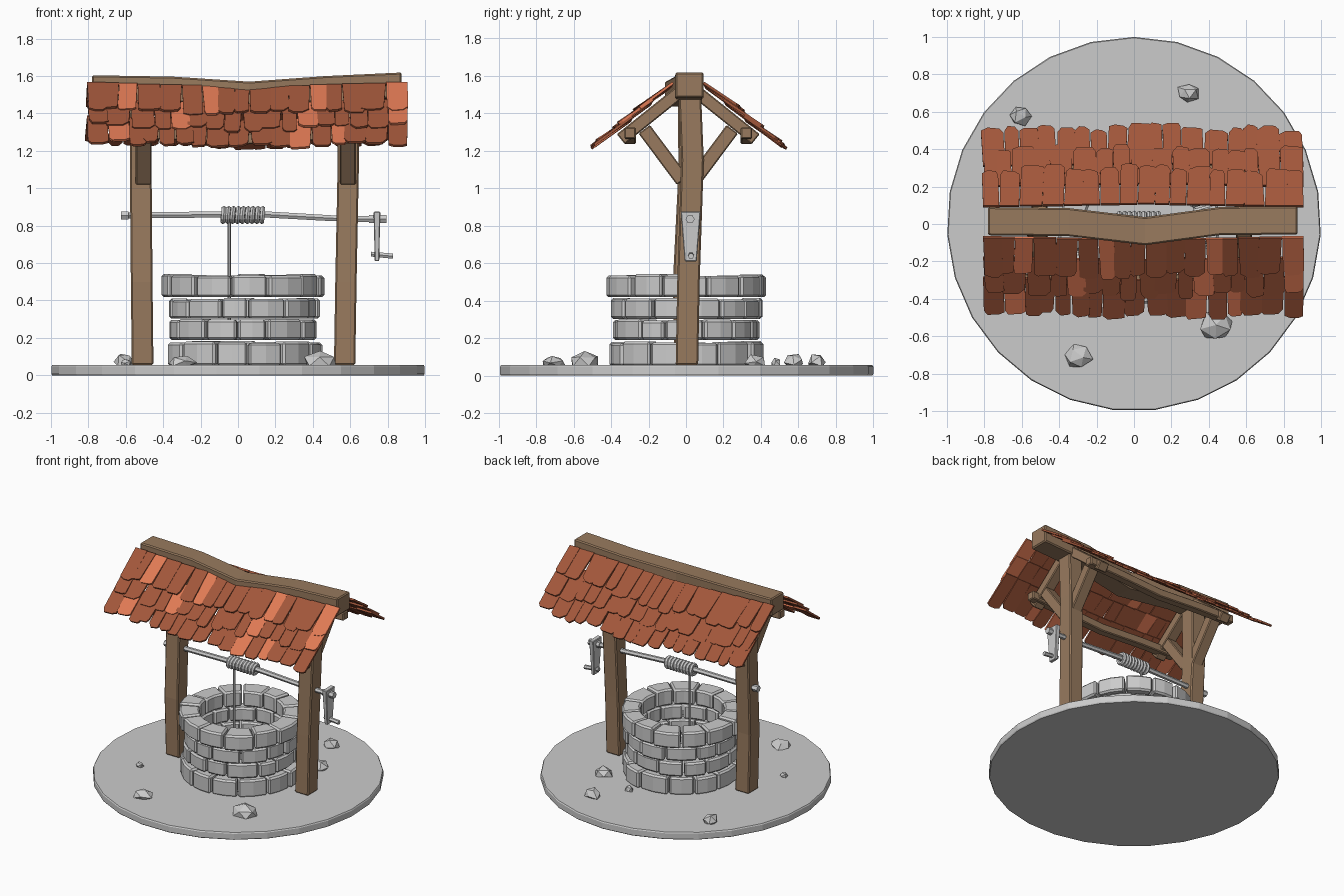
import bpy, bmesh, math, random
from mathutils import Vector, Matrix

if "Cube" in bpy.data.objects:
    bpy.data.objects.remove(bpy.data.objects["Cube"])

random.seed(7)
R = random.uniform
X, Y, Z = Vector((1, 0, 0)), Vector((0, 1, 0)), Vector((0, 0, 1))


def mat(name, rgb):
    m = bpy.data.materials.new(name)
    m.diffuse_color = (*rgb, 1)
    m.use_nodes = True
    m.node_tree.nodes["Principled BSDF"].inputs["Base Color"].default_value = m.diffuse_color
    return m


STONE = mat("grey_stone", (0.60, 0.60, 0.60))
WOOD = mat("brown_wood", (0.314, 0.195, 0.112))
TILE = mat("rust_tile", (0.36, 0.095, 0.043))
LIGHT = mat("light_orange_tile", (0.75, 0.195, 0.09))


def finish(name, bm, mats, bevel=0):
    bmesh.ops.recalc_face_normals(bm, faces=bm.faces)
    me = bpy.data.meshes.new(name)
    bm.to_mesh(me)
    bm.free()
    for m in mats:
        me.materials.append(m)
    ob = bpy.data.objects.new(name, me)
    bpy.context.collection.objects.link(ob)
    if bevel:
        b = ob.modifiers.new("bevel", "BEVEL")
        b.width, b.segments, b.limit_method = bevel, 1, 'ANGLE'
        b.angle_limit = math.radians(40)
    return ob


def loft(bm, rings, index=0):
    """Skin a closed solid through rings of points."""
    vs = [[bm.verts.new(p) for p in r] for r in rings]
    n = len(vs[0])
    faces = [bm.faces.new(vs[0]), bm.faces.new(vs[-1])]
    for a, b in zip(vs, vs[1:]):
        for i in range(n):
            j = (i + 1) % n
            faces.append(bm.faces.new((a[i], a[j], b[j], b[i])))
    for f in faces:
        f.material_index = index


def rect(c, u, v):
    c = Vector(c)
    return [c - u - v, c + u - v, c + u + v, c - u + v]


def hexa(c, r, u=Y, v=Z, n=6):
    return [Vector(c) + r * (math.cos(math.tau * i / n) * u + math.sin(math.tau * i / n) * v)
            for i in range(n)]


def solid(name, rings, m, bevel=0):
    bm = bmesh.new()
    loft(bm, rings)
    return finish(name, bm, [m], bevel)


# ground disc, 27 sides with one corner at +y
solid("ground_disc", [hexa((0, 0, z), r, Y, X, 27) for z, r in
                      ((0, 0.995), (0.008, 1), (0.047, 1), (0.055, 0.995))], STONE)

# well wall: four rings of curved stones
CX = 0.03
for k, (z0, z1, ro, ri) in enumerate([(0.05, 0.18, 0.415, 0.30), (0.19, 0.297, 0.395, 0.30),
                                      (0.303, 0.41, 0.40, 0.30), (0.418, 0.538, 0.432, 0.29)]):
    bm = bmesh.new()
    n = 13
    cuts = [(i + R(-0.15, 0.15) + 0.5 * (k % 2)) * math.tau / n for i in range(n)]
    cuts.append(cuts[0] + math.tau)
    for a0, a1 in zip(cuts, cuts[1:]):
        o, top = ro + R(-0.014, 0.012), z1 + R(-0.007, 0.004)
        rings = []
        for t in (0, 0.5, 1):
            a = a0 + 0.012 + (a1 - a0 - 0.024) * t
            d = Vector((math.cos(a), math.sin(a), 0))
            rings.append([Vector((CX, 0, z)) + d * r for r, z in
                          ((ri, z0), (o, z0), (o, top), (ri, top))])
        loft(bm, rings)
    finish("well_stones_row_%d" % (k + 1), bm, [STONE], 0.012)

# leaning posts
solid("left_post", [rect(p, X * 0.058, Y * 0.06) for p in
                    ((-0.51, 0, 0.055), (-0.515, -0.01, 0.5), (-0.52, 0.02, 1.1), (-0.52, 0.015, 1.52))],
      WOOD, 0.008)
solid("right_post", [rect(p, X * 0.057, Y * 0.06) for p in
                     ((0.57, 0.005, 0.055), (0.577, 0.013, 0.5), (0.59, 0.035, 1.15), (0.59, 0.02, 1.52))],
      WOOD, 0.008)

# sagging ridge beam
solid("ridge_beam", [rect(p, Y * 0.075, Z * 0.067) for p in
                     ((-0.78, 0.015, 1.537), (-0.35, 0.01, 1.53), (0.06, -0.038, 1.503),
                      (0.47, 0.017, 1.533), (0.875, 0.018, 1.552))], WOOD, 0.008)


def strut(name, a, b, half_w, half_t):
    a, b = Vector(a), Vector(b)
    v = (b - a).cross(X).normalized() * half_t
    solid(name, [rect(a, X * half_w, v), rect(b, X * half_w, v)], WOOD, 0.006)


# rafters, braces and purlins on both slopes
YC = 0.012
for sname, s in (("front", -1), ("back", 1)):
    for fname, x in (("left", -0.505), ("right", 0.588)):
        strut(f"{sname}_{fname}_rafter", (x, YC, 1.55), (x, YC + s * 0.36, 1.262), 0.04, 0.034)
        strut(f"{sname}_{fname}_brace", (x, YC + s * 0.03, 1.04), (x, YC + s * 0.235, 1.315), 0.042, 0.038)
    solid(f"{sname}_purlin", [rect((x, YC + s * 0.31, z), Y * 0.03, Z * 0.03) for x, z in
                              ((-0.6, 1.295), (-0.3, 1.287), (0.05, 1.265), (0.4, 1.285), (0.68, 1.295))],
          WOOD, 0.006)

# roof shingles: three overlapping rows on each slope
ACCENT = [(-0.61, -0.17, 0.47, 0.85), (-0.35, 0.33, 0.86), (-0.63, 0.29, 0.50)]
for sname, s in (("front", -1), ("back", 1)):
    d, nrm = Vector((0, s * 0.77, -0.638)), Vector((0, s * 0.638, 0.77))
    for row, tip in enumerate((0.30, 0.44, 0.58)):
        bm = bmesh.new()
        w = [R(0.75, 1.3) for _ in range(17)]
        x = -0.808
        for wi in w:
            wi *= 1.715 / sum(w)
            c, h = x + wi / 2, wi / 2 - 0.001
            x += wi
            sag = max(0, 1 - abs(c - 0.05) / 0.85)
            org = Vector((c, YC + s * (0.03 + 0.015 * sag), 1.597 - 0.028 * sag))
            t0, t1 = max(0, tip - 0.24), tip + R(-0.02, 0.025)
            yaw, lift = R(-0.06, 0.06), R(0.012, 0.026)
            l, r = R(0.01, 0.035), R(0.01, 0.035)
            shape = [(-h, t0), (h, t0), (h, t1 - r), (h * R(0.4, 0.8), t1 - R(0, 0.008)),
                     (-h * R(0.3, 0.8), t1), (-h, t1 - l)]
            rings = []
            for off in (0, 0.014):
                rings.append([org + X * (u + yaw * (t - t0)) + d * t
                              + nrm * (off + lift * (t - t0) / (t1 - t0)) for u, t in shape])
            lit = s < 0 and any(abs(c - q) <= wi / 2 for q in ACCENT[row])
            loft(bm, rings, 1 if lit else 0)
        finish(f"{sname}_shingles_row_{row + 1}", bm, [TILE, LIGHT])

# windlass: bent axle, crank plate and handle
AY = 0.022
solid("axle", [hexa((x, AY, z), r) for x, z, r in
               ((-0.625, 0.855, 0.024), (-0.585, 0.855, 0.024), (-0.584, 0.855, 0.018), (-0.1, 0.86, 0.019),
                (0.15, 0.86, 0.019), (0.5, 0.84, 0.018), (0.70, 0.835, 0.018), (0.701, 0.835, 0.024),
                (0.795, 0.835, 0.024))], STONE)
solid("crank_plate", [rect((0.743, AY + 0.003, 0.61), X * 0.012, Y * 0.032),
                      rect((0.743, AY + 0.003, 0.875), X * 0.018, Y * 0.053)], STONE, 0.004)
solid("crank_handle", [hexa((0.71, AY + 0.005, 0.648), 0.015), hexa((0.83, AY + 0.005, 0.637), 0.016)], STONE)

# rope: coils on the axle and a hanging end
bm = bmesh.new()
for i in range(9):
    rot = Matrix.Rotation(R(-0.08, 0.08), 3, 'Z') @ Matrix.Rotation(0.08, 3, 'Y')
    n, m, grid = 12, 6, []
    for a in range(n):
        ca, sa = math.cos(math.tau * a / n), math.sin(math.tau * a / n)
        ring = []
        for b in range(m):
            tb = math.tau * b / m
            rr = 0.034 + 0.015 * math.cos(tb)
            p = rot @ Vector((0.014 * math.sin(tb), rr * ca, rr * sa))
            ring.append(bm.verts.new(p + Vector((-0.078 + i * 0.026, AY, 0.857))))
        grid.append(ring)
    for a in range(n):
        for b in range(m):
            A, B, c = grid[a], grid[(a + 1) % n], (b + 1) % m
            bm.faces.new((A[b], A[c], B[c], B[b]))
finish("rope_coils", bm, [STONE])
solid("hanging_rope", [hexa((-0.047, AY, 0.85), 0.009, X, Y), hexa((-0.047, AY, 0.25), 0.009, X, Y)], STONE)

# loose rocks
for i, (x, y, r, h) in enumerate([(-0.61, 0.58, 0.062, 0.07), (0.29, 0.70, 0.06, 0.07), (0.44, -0.54, 0.095, 0.09),
                                  (-0.30, -0.71, 0.078, 0.055), (0.43, 0.37, 0.07, 0.055),
                                  (0.14, 0.48, 0.03, 0.035), (-0.60, -0.32, 0.03, 0.03)]):
    bm = bmesh.new()
    bmesh.ops.create_icosphere(bm, subdivisions=1, radius=1)
    spin = Matrix.Rotation(R(0, 6), 3, 'Z') @ Matrix.Rotation(R(0, 1), 3, 'X')
    for v in bm.verts:
        p = (spin @ v.co) * R(0.85, 1.15)
        v.co = (x + p.x * r, y + p.y * r * 0.9, max(0.05, 0.065 + p.z * h * 0.85))
    finish("rock_%d" % (i + 1), bm, [STONE])
